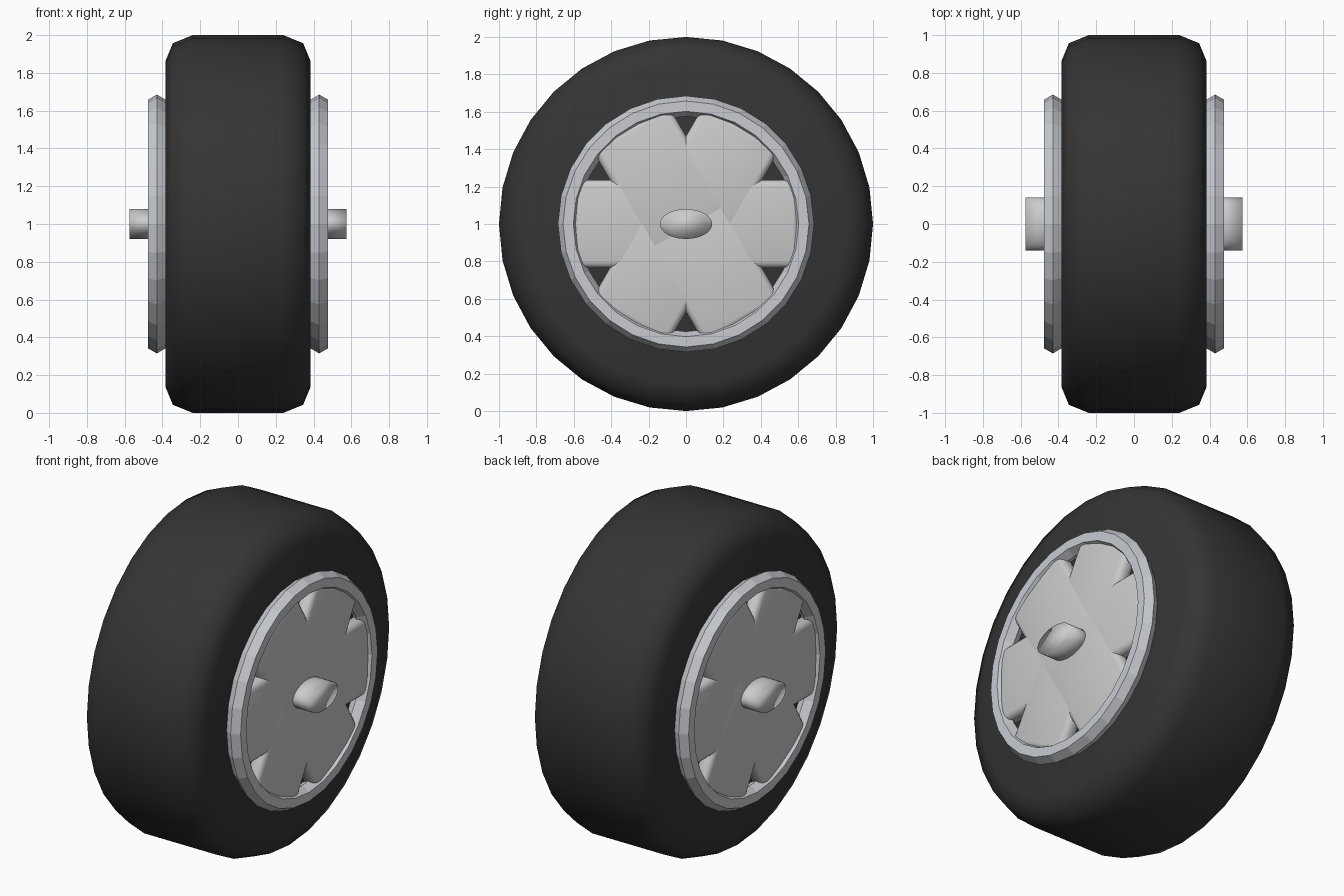
import bpy, bmesh, math
from mathutils import Matrix, Vector

cube = bpy.data.objects.get("Cube")
if cube:
    bpy.data.objects.remove(cube, do_unlink=True)


def material(name, rgb):
    m = bpy.data.materials.new(name)
    m.use_nodes = True
    m.diffuse_color = (*rgb, 1)
    bsdf = m.node_tree.nodes["Principled BSDF"]
    bsdf.inputs["Base Color"].default_value = (*rgb, 1)
    bsdf.inputs["Roughness"].default_value = 0.6
    return m


rubber = material("black rubber", (0.035, 0.035, 0.035))
alloy = material("light alloy", (0.6, 0.6, 0.6))
rim_metal = material("rim metal", (0.58, 0.6, 0.63))
AXLE = Vector((0, 0, 1))


def finish(name, bm, mat, smooth):
    bmesh.ops.recalc_face_normals(bm, faces=bm.faces)
    me = bpy.data.meshes.new(name)
    bm.to_mesh(me)
    bm.free()
    me.materials.append(mat)
    for p in me.polygons:
        p.use_smooth = smooth
    ob = bpy.data.objects.new(name, me)
    bpy.context.collection.objects.link(ob)
    return ob


def lathe(name, profile, sides, mat, closed, smooth, squash=1.0):
    """Turn (x, radius) points around the axle; open profiles get flat caps."""
    bm = bmesh.new()
    rings = []
    for x, r in profile:
        angles = [2 * math.pi * i / sides for i in range(sides)]
        rings.append([bm.verts.new((x, r * math.sin(a), 1 + squash * r * math.cos(a)))
                      for a in angles])
    pairs = list(zip(rings, rings[1:]))
    if closed:
        pairs.append((rings[-1], rings[0]))
    else:
        bm.faces.new(rings[0])
        bm.faces.new(rings[-1])
    for a, b in pairs:
        for i in range(sides):
            j = (i + 1) % sides
            bm.faces.new((a[i], a[j], b[j], b[i]))
    return finish(name, bm, mat, smooth)


# Tyre with rounded shoulders
shoulder = [(0.385, 0.86), (0.345, 0.957), (0.24, 1.0)]
tyre = [(-x, r) for x, r in shoulder] + shoulder[::-1]
lathe("tyre", tyre, 32, rubber, False, True)

for side, label in ((1, "left"), (-1, "right")):
    # Faceted rim ring with a six-sided section
    section = [(side * (0.43 + 0.055 * math.sin(k * math.pi / 3)),
                0.63 + 0.055 * math.cos(k * math.pi / 3)) for k in range(6)]
    lathe(label + "_rim", section, 28, rim_metal, True, False)

    # Oval hub cap
    lathe(label + "_hub", [(side * 0.4, 0.14), (side * 0.575, 0.14)],
          32, alloy, False, True, squash=0.57)

    # Six broad spokes with rounded edges
    for k in range(6):
        bm = bmesh.new()
        bmesh.ops.create_cube(bm, size=1)
        bmesh.ops.scale(bm, vec=(0.09, 0.66, 0.47), verts=bm.verts)
        bmesh.ops.bevel(bm, geom=bm.edges[:], offset=0.035, segments=3,
                        profile=0.5, affect='EDGES')
        place = (Matrix.Translation(AXLE) @ Matrix.Rotation(k * math.pi / 3, 4, 'X')
                 @ Matrix.Translation((side * (0.42 + 0.0006 * (k % 3)), 0.275, 0)))
        bmesh.ops.transform(bm, matrix=place, verts=bm.verts)
        finish(f"{label}_spoke_{k + 1}", bm, alloy, True)
